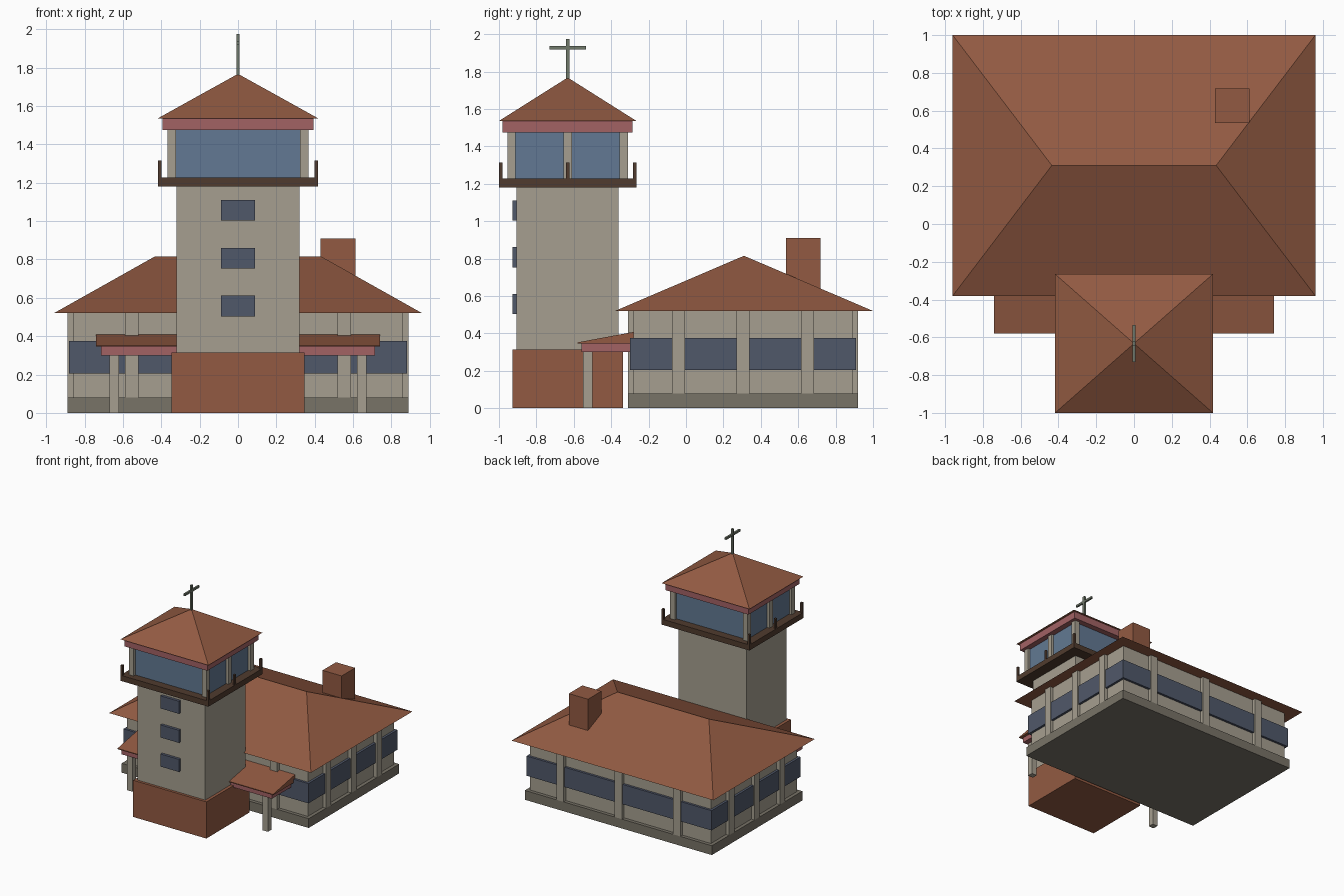
import bpy, bmesh, math

cube = bpy.data.objects.get("Cube")
if cube:
    bpy.data.objects.remove(cube, do_unlink=True)


def material(name, *rgb):
    # 8-bit display colour to linear
    lin = [((c / 255 + 0.055) / 1.055) ** 2.4 for c in rgb] + [1]
    m = bpy.data.materials.new(name)
    m.use_nodes = True
    m.diffuse_color = lin
    bsdf = m.node_tree.nodes["Principled BSDF"]
    bsdf.inputs["Base Color"].default_value = lin
    bsdf.inputs["Roughness"].default_value = 0.9
    return m


STONE = material("warm_stone", 166, 159, 144)
PLINTH = material("dark_stone", 120, 115, 103)
CLAY = material("clay_brown", 146, 90, 66)
WINDOW = material("slate_window", 80, 88, 106)
GLASS = material("blue_glass", 98, 121, 147)
TRIM = material("rose_trim", 162, 98, 100)
WOOD = material("dark_wood", 80, 59, 46)
METAL = material("grey_metal", 112, 120, 106)


def finish(name, bm, mat):
    bmesh.ops.recalc_face_normals(bm, faces=bm.faces)
    mesh = bpy.data.meshes.new(name)
    bm.to_mesh(mesh)
    bm.free()
    mesh.materials.append(mat)
    obj = bpy.data.objects.new(name, mesh)
    bpy.context.collection.objects.link(obj)
    return obj


def box(name, x, y, z, mat):
    """Box from (low, high) ranges."""
    bm = bmesh.new()
    bmesh.ops.create_cube(bm, size=1)
    for v in bm.verts:
        v.co = [(r[0] + r[1]) / 2 + c * (r[1] - r[0])
                for r, c in zip((x, y, z), v.co)]
    return finish(name, bm, mat)


def around(centre, size):
    return centre - size / 2, centre + size / 2


def hull(name, points, mat):
    """Solid with flat faces wrapped round a few points."""
    bm = bmesh.new()
    for p in points:
        bm.verts.new(p)
    bmesh.ops.convex_hull(bm, input=bm.verts)
    bmesh.ops.dissolve_limit(bm, angle_limit=math.radians(1),
                             verts=bm.verts, edges=bm.edges)
    return finish(name, bm, mat)


def hip_roof(name, half_x, y, eave, top, ridge):
    mid = sum(y) / 2
    points = [(s * half_x, yy, eave) for s in (-1, 1) for yy in y]
    points += [(s * ridge, mid, top) for s in ((-1, 1) if ridge else (0,))]
    return hull(name, points, CLAY)


# Main hall
box("hall_plinth", (-0.89, 0.89), (-0.31, 0.92), (0, 0.08), PLINTH)
box("hall_walls", (-0.86, 0.86), (-0.28, 0.89), (0.08, 0.52), STONE)
box("hall_window_band", (-0.88, 0.88), (-0.30, 0.91), (0.205, 0.375), WINDOW)
hip_roof("hall_roof", 0.96, (-0.38, 1.0), 0.52, 0.815, 0.435)
box("chimney", (0.43, 0.612), (0.535, 0.718), (0.55, 0.91), CLAY)

# Hall pilasters
for x in (-0.555, 0, 0.555):
    box("front_pilaster", around(x, 0.07), (-0.31, -0.27), (0.08, 0.52), STONE)
    box("back_pilaster", around(x, 0.07), (0.88, 0.92), (0.08, 0.52), STONE)
for y in (-0.04, 0.305, 0.65):
    box("right_pilaster", (-0.89, -0.85), around(y, 0.07), (0.08, 0.52), STONE)
    box("left_pilaster", (0.85, 0.89), around(y, 0.07), (0.08, 0.52), STONE)

# Porch canopy
hull("porch_roof", [(x, y, z) for x in (-0.74, 0.74)
                    for y, z in ((-0.58, 0.345), (-0.28, 0.345), (-0.58, 0.352), (-0.28, 0.408))],
     CLAY)
box("porch_fascia", (-0.715, 0.715), (-0.56, -0.28), (0.30, 0.347), TRIM)
for x in (-0.645, 0.645):
    box("porch_post", around(x, 0.05), (-0.55, -0.50), (0, 0.305), STONE)

# Tower shaft
MID = -0.6325
box("tower_base", (-0.348, 0.348), around(MID, 0.59), (0, 0.315), CLAY)
box("tower_shaft", (-0.322, 0.322), around(MID, 0.545), (0.31, 1.19), STONE)
for z in (0.557, 0.807, 1.057):
    box("tower_window", (-0.088, 0.088), (-0.928, -0.89), around(z, 0.108), WINDOW)

# Lookout deck, cabin and roof
box("deck", (-0.418, 0.418), around(MID, 0.735), (1.18, 1.228), WOOD)
box("cabin_glass", (-0.345, 0.345), around(MID, 0.595), (1.22, 1.48), GLASS)
for side in (-1, 1):
    for row in (-1, 0, 1):
        box("cabin_column", around(side * 0.346, 0.044), around(MID + row * 0.3, 0.044),
            (1.22, 1.48), STONE)
        box("rail_post", around(side * 0.409, 0.018), around(MID + row * 0.358, 0.02),
            (1.22, 1.315), WOOD)
box("cabin_fascia", (-0.395, 0.395), around(MID, 0.695), (1.475, 1.538), TRIM)
hip_roof("tower_roof", 0.418, (-1.0, -0.265), 1.536, 1.768, 0)

# Rooftop cross
box("cross_mast", around(0, 0.018), around(MID, 0.02), (1.75, 1.975), METAL)
box("cross_arm", around(0, 0.016), around(MID, 0.195), around(1.927, 0.018), METAL)
